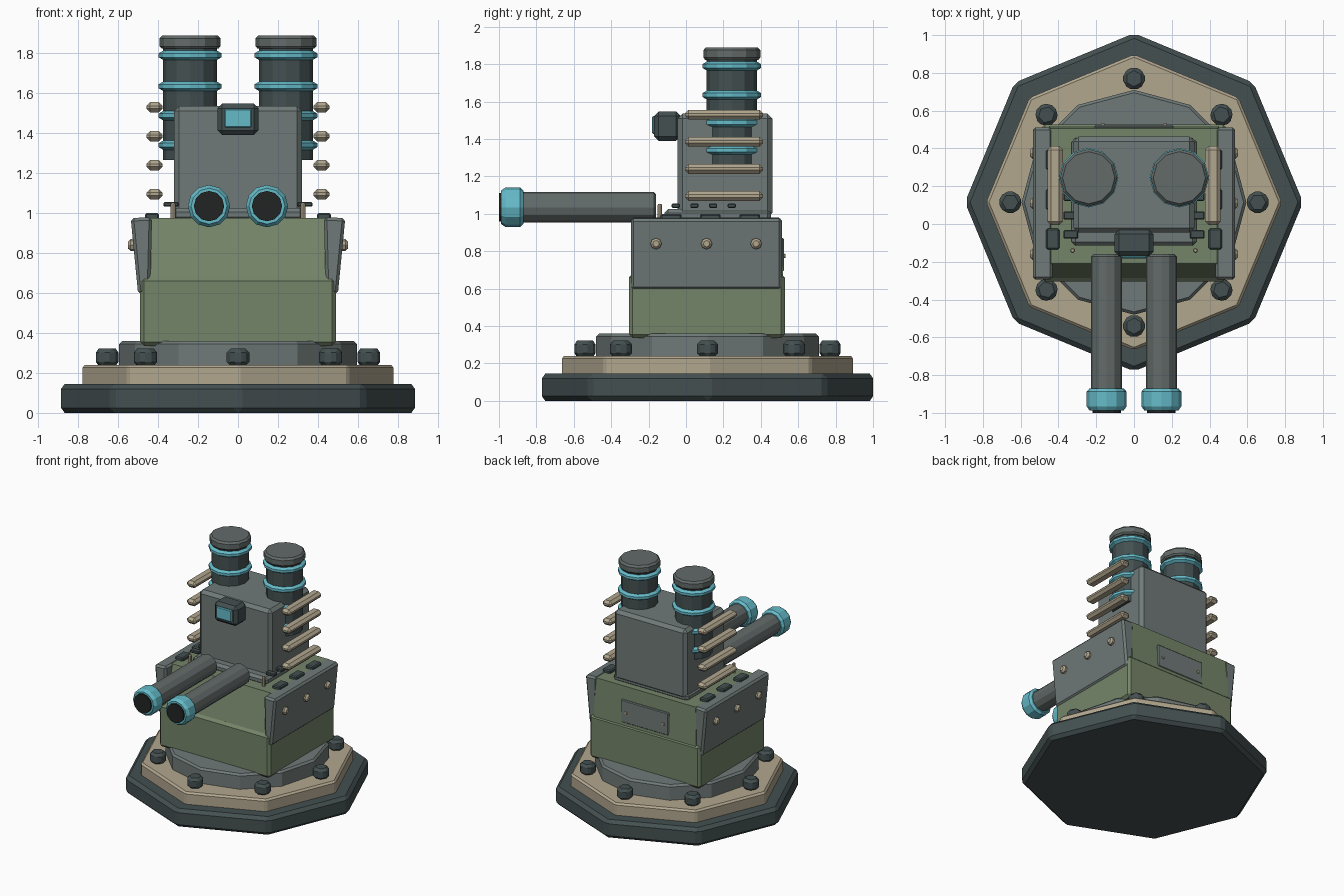
import bpy, bmesh
from math import sin, cos, pi, radians
from mathutils import Matrix, Vector

cube = bpy.data.objects.get("Cube")
if cube:
    bpy.data.objects.remove(cube, do_unlink=True)


def material(name, r, g, b):
    rgba = [(c / 255 / 12.92) if c < 11 else ((c / 255 + 0.055) / 1.055) ** 2.4 for c in (r, g, b)] + [1.0]
    m = bpy.data.materials.new(name)
    m.use_nodes = True
    m.diffuse_color = rgba
    m.node_tree.nodes["Principled BSDF"].inputs["Base Color"].default_value = rgba
    return m


DARK = material("dark slate", 68, 80, 81)
GREY = material("armour grey", 111, 122, 120)
GUN = material("gunmetal", 98, 107, 105)
GREEN = material("olive green", 117, 133, 105)
TAN = material("tan", 178, 167, 143)
CYAN = material("cyan", 101, 187, 201)
BLACK = material("bore black", 34, 36, 36)

CY = 0.115  # turntable centre along y


def finish(name, bm, mat, bevel):
    bmesh.ops.recalc_face_normals(bm, faces=bm.faces)
    mesh = bpy.data.meshes.new(name)
    bm.to_mesh(mesh)
    bm.free()
    mesh.materials.append(mat)
    ob = bpy.data.objects.new(name, mesh)
    bpy.context.scene.collection.objects.link(ob)
    if bevel:
        mod = ob.modifiers.new("bevel", 'BEVEL')
        mod.width = bevel
        mod.segments = 1
        mod.limit_method = 'ANGLE'
        mod.angle_limit = 0.6
    return ob


def lathe(name, profile, sides, loc, mat, bevel=0, matrix=Matrix(), turn=0):
    """Stack of n-gon rings from (radius, height) pairs, capped at both ends."""
    bm = bmesh.new()
    rings = [[bm.verts.new((r * cos(turn + 2 * pi * i / sides), r * sin(turn + 2 * pi * i / sides), z))
              for i in range(sides)] for r, z in profile]
    for a, b in zip(rings, rings[1:]):
        for i in range(sides):
            j = (i + 1) % sides
            bm.faces.new((a[i], a[j], b[j], b[i]))
    bm.faces.new(rings[0])
    bm.faces.new(rings[-1])
    bm.transform(Matrix.Translation(Vector(loc)) @ matrix)
    return finish(name, bm, mat, bevel)


def box(name, xs, ys, zs, mat, bevel=0.0):
    bm = bmesh.new()
    bmesh.ops.create_cube(bm, size=1)
    for v in bm.verts:
        for k, span in enumerate((xs, ys, zs)):
            v.co[k] = span[0] if v.co[k] < 0 else span[1]
    return finish(name, bm, mat, bevel)


def extrude(name, outline, axis, lo, hi, mat, bevel=0.0):
    """Prism of a 2D outline along axis 'x' (outline y,z) or 'y' (outline x,z)."""
    bm = bmesh.new()
    def put(p, t):
        return bm.verts.new((t, *p) if axis == 'x' else (p[0], t, p[1]))
    a = [put(p, lo) for p in outline]
    b = [put(p, hi) for p in outline]
    bm.faces.new(a)
    bm.faces.new(b)
    for i in range(len(a)):
        j = (i + 1) % len(a)
        bm.faces.new((a[i], a[j], b[j], b[i]))
    return finish(name, bm, mat, bevel)


def around(c, half):
    return (c - half, c + half)


# Stepped turntable
lathe("base_plate", [(0.895, 0), (0.895, 0.145)], 8, (0, CY, 0), DARK, 0.025)
lathe("base_step", [(0.783, 0.13), (0.783, 0.24)], 8, (0, CY, 0), TAN, 0.014)
lathe("turntable_ring", [(0.595, 0.23), (0.595, 0.345), (0.58, 0.36)], 12, (0, CY, 0), GREY)
for i in range(8):
    a = i * pi / 4
    lathe(f"base_bolt_{i}", [(0.066, 0.235), (0.066, 0.322)], 6,
          (0.655 * cos(a), CY + 0.655 * sin(a), 0), DARK, 0.02, turn=a)

# Hull
box("lower_hull", (-0.49, 0.49), (-0.305, 0.528), (0.335, 0.68), GREEN, 0.02)
extrude("upper_hull", [(-0.29, 0.66), (0.52, 0.66), (0.505, 0.975), (-0.21, 0.975)],
        'x', -0.45, 0.45, GREEN)
box("rear_panel", (-0.21, 0.21), (0.49, 0.523), (0.69, 0.87), GREY, 0.006)

face_y = Matrix.Rotation(radians(90), 4, 'X')
for s, side in ((1, "left"), (-1, "right")):
    # Tilted side armour with rivets
    extrude(f"side_armour_{side}", [(s * x, z) for x, z in
            ((0.44, 0.595), (0.5, 0.595), (0.537, 0.975), (0.43, 0.98))],
            'y', -0.295, 0.512, GREY, 0.015)
    out = Matrix.Rotation(s * radians(90), 4, 'Y')
    for i, y in enumerate((-0.16, 0.11, 0.375)):
        lathe(f"armour_rivet_{side}_{i}", [(0.03, -0.01), (0.03, 0.014), (0.017, 0.028)], 8,
              (s * 0.523, y, 0.84), TAN, matrix=out)
    lathe(f"rear_panel_rivet_{side}", [(0.016, -0.01), (0.01, 0.008)], 8,
          (s * 0.165, 0.523, 0.775), TAN, matrix=face_y.inverted())

    # Deck details
    for i, y in enumerate((-0.08, 0.13, 0.34)):
        box(f"deck_block_{side}_{i}", around(s * 0.43, 0.035), around(y, 0.055), (0.96, 1.0), DARK, 0.008)
    for i in range(4):
        box(f"tower_clip_{side}_{i}", around(s * 0.335, 0.038), around(-0.055 + 0.1 * i, 0.022),
            (1.032, 1.055), DARK, 0.005)
    lathe(f"deck_rivet_{side}", [(0.013, 0.97), (0.013, 1.045), (0.008, 1.052)], 8,
          (s * 0.325, -0.14, 0), TAN)

    # Cooling fins
    for i in range(4):
        box(f"fin_{side}_{i}", around(s * 0.418, 0.041), (-0.005, 0.412),
            around(1.095 + 0.145 * i, 0.026), TAN, 0.019)

    # Gun barrel and muzzle
    gun = (s * 0.145, 0, 1.035)
    lathe(f"barrel_{side}", [(0.07, 0.16), (0.082, 0.172), (0.082, 0.9)], 12, gun, GUN, matrix=face_y)
    lathe(f"muzzle_{side}", [(0.09, 0.87), (0.106, 0.888), (0.106, 0.965), (0.09, 0.988)], 12,
          gun, CYAN, matrix=face_y)
    lathe(f"bore_{side}", [(0.076, 0.95), (0.076, 1.0)], 12, gun, BLACK, matrix=face_y)

    # Launch tube with bands and cap
    tube = (s * 0.24, 0.245, 0)
    lathe(f"launch_tube_{side}", [(0.135, 1.265), (0.135, 1.835)], 12, tube, DARK)
    lathe(f"tube_cap_{side}", [(0.142, 1.823), (0.152, 1.835), (0.152, 1.875), (0.138, 1.89)], 12, tube, GUN)
    for i, z in enumerate((1.34, 1.488, 1.635, 1.79)):
        lathe(f"tube_band_{side}_{i}", [(0.132, z - 0.025), (0.157, z - 0.01), (0.157, z + 0.01),
              (0.132, z + 0.025)], 12, tube, CYAN)

# Tower
box("tower_foot", (-0.33, 0.33), (-0.115, 0.455), (0.96, 1.025), GREY, 0.02)
box("tower", (-0.32, 0.32), (-0.045, 0.462), (0.98, 1.535), GREY, 0.025)

# Optic
box("optic_housing", (-0.103, 0.103), (-0.17, -0.03), (1.39, 1.548), DARK, 0.024)
box("optic_lens", (-0.068, 0.068), (-0.182, -0.16), (1.428, 1.522), CYAN, 0.006)
